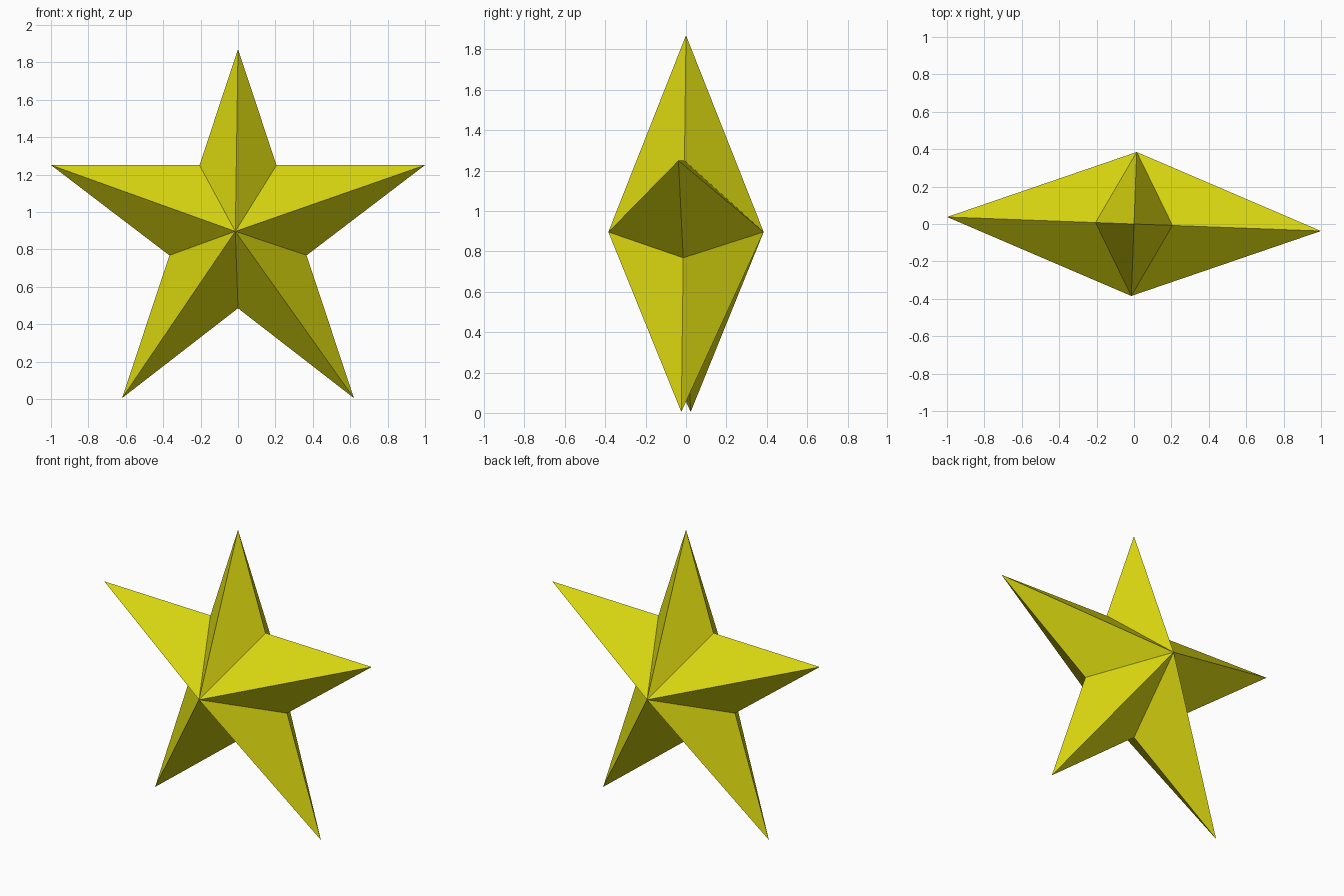
import bpy, bmesh, math
from mathutils import Matrix

if "Cube" in bpy.data.objects:
    bpy.data.objects.remove(bpy.data.objects["Cube"])

# Right half of the star outline (x, z), from top tip to bottom notch
half = [(0, 1.87), (0.206, 1.25), (1.0, 1.25), (0.367, 0.768), (0.62, 0.005), (0, 0.485)]
outline = half + [(-x, z) for x, z in reversed(half[1:-1])]

# Outline ring joined to a front and a back peak
bm = bmesh.new()
ring = [bm.verts.new((x, 0, z)) for x, z in outline]
front = bm.verts.new((0, -0.385, 0.896))
back = bm.verts.new((0, 0.385, 0.896))
for a, b in zip(ring, ring[1:] + ring[:1]):
    bm.faces.new((a, b, front))
    bm.faces.new((b, a, back))

# The star is turned slightly about the vertical axis
bmesh.ops.transform(bm, matrix=Matrix.Rotation(math.radians(-2.15), 4, 'Z'), verts=bm.verts)
bmesh.ops.recalc_face_normals(bm, faces=bm.faces)

mesh = bpy.data.meshes.new("star")
bm.to_mesh(mesh)
bm.free()
star = bpy.data.objects.new("star", mesh)
bpy.context.collection.objects.link(star)

# Single flat yellow
yellow = bpy.data.materials.new("yellow")
yellow.diffuse_color = (0.70, 0.68, 0.005, 1)
yellow.use_nodes = True
yellow.node_tree.nodes["Principled BSDF"].inputs["Base Color"].default_value = yellow.diffuse_color
mesh.materials.append(yellow)
